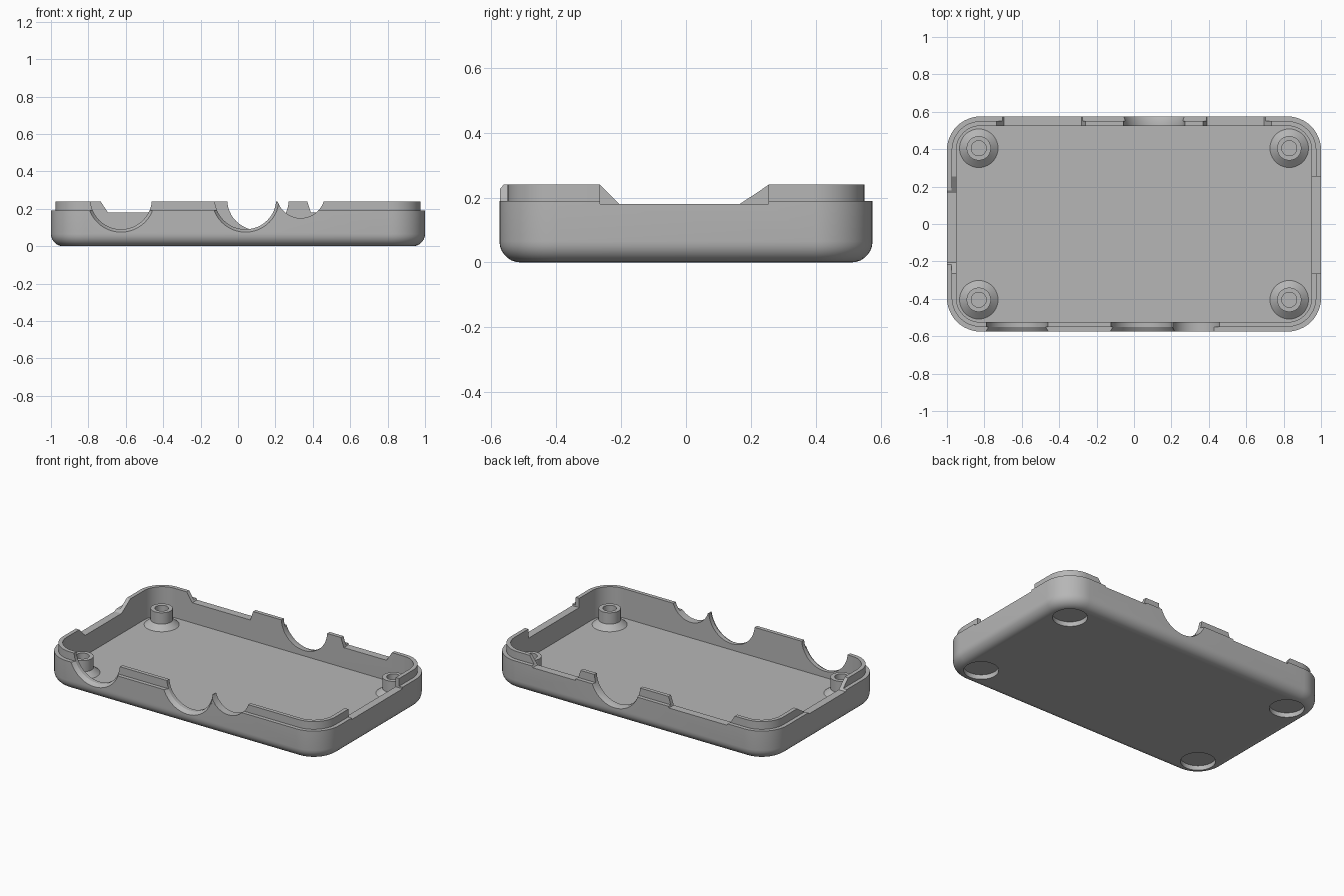
import bpy, bmesh, math
from mathutils import Matrix

if "Cube" in bpy.data.objects:
    bpy.data.objects.remove(bpy.data.objects["Cube"], do_unlink=True)

HALF_X, HALF_Y, CORNER = 1.0, 0.575, 0.18
FLOOR, SHOULDER, RIM, NOTCH = 0.05, 0.19, 0.24, 0.18
BOSS_X, BOSS_Y = 0.83, 0.405

grey = bpy.data.materials.new("plain grey")
grey.use_nodes = True
grey.diffuse_color = (0.47, 0.47, 0.47, 1)
grey.node_tree.nodes["Principled BSDF"].inputs["Base Color"].default_value = grey.diffuse_color


def make(name, bm):
    bmesh.ops.recalc_face_normals(bm, faces=bm.faces)
    mesh = bpy.data.meshes.new(name)
    bm.to_mesh(mesh)
    bm.free()
    mesh.materials.append(grey)
    obj = bpy.data.objects.new(name, mesh)
    bpy.context.collection.objects.link(obj)
    return obj


def bridge(bm, rings, closed=False):
    """Skin consecutive rings; cap the ends unless the profile is closed."""
    pairs = list(zip(rings, rings[1:]))
    if closed:
        pairs.append((rings[-1], rings[0]))
    else:
        bm.faces.new(rings[0])
        bm.faces.new(rings[-1])
    for a, b in pairs:
        n = len(a)
        for i in range(n):
            j = (i + 1) % n
            bm.faces.new((a[i], a[j], b[j], b[i]))


def lathe(name, profile, closed=False, n=48, matrix=Matrix()):
    """Revolve (radius, height) points about z, then place with the matrix."""
    bm = bmesh.new()
    rings = [[bm.verts.new((r * math.cos(t * math.tau / n), r * math.sin(t * math.tau / n), z))
              for t in range(n)] for r, z in profile]
    bridge(bm, rings, closed)
    bm.transform(matrix)
    return make(name, bm)


def prism(name, outline, start, end, axis):
    """Extrude a (u, z) outline along x or y."""
    bm = bmesh.new()
    rings = [[bm.verts.new((u, d, z) if axis == "y" else (d, u, z)) for u, z in outline]
             for d in (start, end)]
    bridge(bm, rings)
    return make(name, bm)


def rounded_ring(bm, inset, z, steps=12):
    radius = CORNER - inset
    verts = []
    for k, (sx, sy) in enumerate(((1, 1), (-1, 1), (-1, -1), (1, -1))):
        for i in range(steps + 1):
            a = (k + i / steps) * math.pi / 2
            verts.append(bm.verts.new((sx * (HALF_X - CORNER) + radius * math.cos(a),
                                       sy * (HALF_Y - CORNER) + radius * math.sin(a), z)))
    return verts


# Tray shell: rounded underside, outer wall, stepped lip, inner wall, floor
fillet = 0.065
section = []
for i in range(8):
    a = i / 7 * math.pi / 2
    section.append((fillet * (1 - math.sin(a)), fillet * (1 - math.cos(a))))
section += [(0, SHOULDER), (0.025, SHOULDER), (0.025, RIM), (0.05, RIM), (0.05, FLOOR)]
bm = bmesh.new()
bridge(bm, [rounded_ring(bm, inset, z) for inset, z in section])
tray = make("tray_shell", bm)

# Small raised web between the two neighbouring front openings
web = prism("rim_web", [(0.15, 0.15), (0.27, 0.15), (0.27, RIM), (0.15, RIM)],
            -HALF_Y + 0.001, -HALF_Y + 0.035, "y")

# Round cable openings, flared on the outside: x, z, radius, flare, side
cutters = []
for x, z, r, flare, side in ((-0.625, 0.255, 0.165, 0.015, -1),
                             (0.04, 0.255, 0.165, 0.015, -1),
                             (0.335, 0.28, 0.13, 0, -1),
                             (0.107, 0.25, 0.165, 0.008, 1)):
    place = Matrix.Translation((x, 0, z)) @ Matrix.Rotation(-side * math.pi / 2, 4, "X")
    cutters.append(lathe("opening_cutter", [(r, 0.5), (r, HALF_Y - 0.025),
                                            (r + 2 * flare, HALF_Y + 0.025)], matrix=place))


def notch(low, high, slope_low, slope_high, start, end, axis):
    """Shallow rim notch; slopes widen it towards the top."""
    outline = [(low + slope_low, NOTCH), (high - slope_high, NOTCH),
               (high - slope_high * 0.4, 0.215), (high, RIM), (high, 0.3),
               (low, 0.3), (low, RIM), (low + slope_low * 0.4, 0.215)]
    cutters.append(prism("notch_cutter", outline, start, end, axis))


notch(-0.735, -0.26, 0.04, 0.02, 0.5, 0.6, "y")
notch(0.37, 0.735, 0.02, 0.04, 0.5, 0.6, "y")
notch(-0.265, 0.255, 0, 0, 0.92, 1.02, "x")
notch(-0.265, 0.255, 0.06, 0.09, -1.02, -0.92, "x")

# Screw bosses on the floor, with round recesses underneath
for sx in (-1, 1):
    for sy in (-1, 1):
        spot = Matrix.Translation((sx * BOSS_X, sy * BOSS_Y, 0))
        cutters.append(lathe("recess_cutter", [(0.103, -0.02), (0.103, 0.03)], matrix=spot))
        boss = lathe("screw_boss", [(0.103, FLOOR), (0.065, 0.082), (0.065, 0.155),
                                    (0.04, 0.155), (0.04, FLOOR)], closed=True, matrix=spot)

# Apply the union and the cuts
for tool in [web] + cutters:
    mod = tray.modifiers.new("cut", "BOOLEAN")
    mod.operation = "UNION" if tool is web else "DIFFERENCE"
    mod.solver = "EXACT"
    mod.object = tool
bpy.context.view_layer.update()
graph = bpy.context.evaluated_depsgraph_get()
result = bpy.data.meshes.new_from_object(tray.evaluated_get(graph))
tray.modifiers.clear()
tray.data = result
for tool in [web] + cutters:
    bpy.data.objects.remove(tool, do_unlink=True)

# Smooth shading with sharp edges kept
bpy.ops.object.select_all(action="DESELECT")
for obj in bpy.context.collection.objects:
    if obj.name.startswith(("tray_shell", "screw_boss")):
        obj.select_set(True)
        bpy.context.view_layer.objects.active = obj
bpy.ops.object.shade_smooth_by_angle(angle=math.radians(30))
